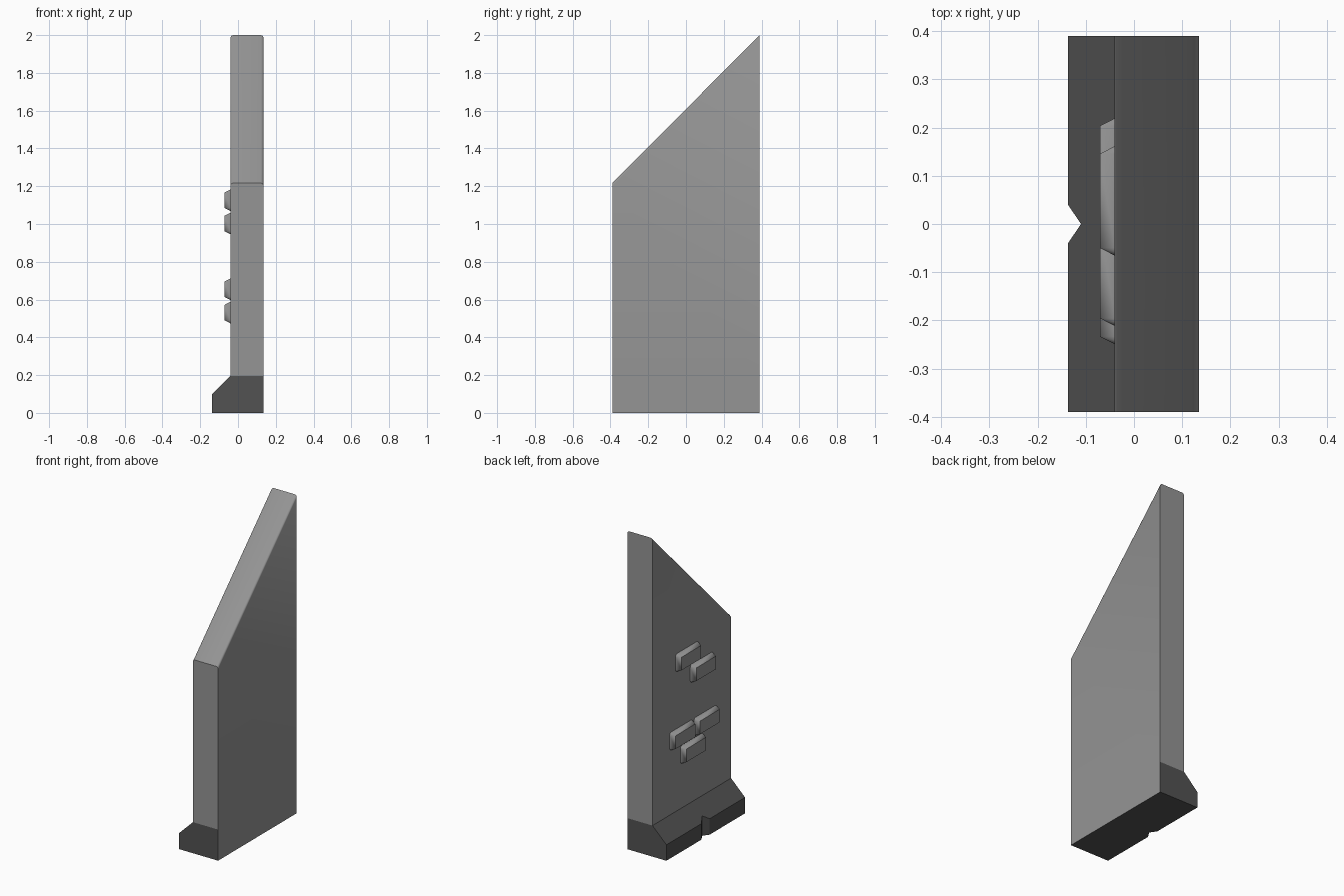
import bpy, bmesh, math
from mathutils import Vector

if "Cube" in bpy.data.objects:
    bpy.data.objects.remove(bpy.data.objects["Cube"])

BACK, FACE, FOOT = 0.135, -0.04, -0.137   # x of flat side, panel face, kick foot
HALF, SEAM = 0.39, 0.195                  # half length in y, top of the foot


def material(name, v):
    m = bpy.data.materials.new(name)
    m.diffuse_color = (v, v, v, 1)
    m.use_nodes = True
    m.node_tree.nodes["Principled BSDF"].inputs["Base Color"].default_value = m.diffuse_color
    return m


light = material("panel_grey", 0.30)
dark = material("base_grey", 0.085)


def finish(bm, name, mats, smooth=None):
    bmesh.ops.recalc_face_normals(bm, faces=bm.faces)
    me = bpy.data.meshes.new(name)
    bm.to_mesh(me)
    bm.free()
    for m in mats:
        me.materials.append(m)
    ob = bpy.data.objects.new(name, me)
    bpy.context.collection.objects.link(ob)
    if smooth:
        bpy.ops.object.select_all(action='DESELECT')
        ob.select_set(True)
        bpy.context.view_layer.objects.active = ob
        bpy.ops.object.shade_smooth_by_angle(angle=math.radians(smooth))
    return ob


def loft(sections):
    """Join open xz sections [(y, points)] with quads and cap both ends."""
    bm = bmesh.new()
    rows = [[bm.verts.new((x, y, z)) for x, z in pts] for y, pts in sections]
    strips = []
    for a, b in zip(rows, rows[1:]):
        strips.append([bm.faces.new((a[i], a[i + 1], b[i + 1], b[i]))
                       for i in range(len(a) - 1)])
    bm.faces.new(rows[0])
    bm.faces.new(rows[-1])
    return bm, strips


# Panel: slanted top with softened long edges
def panel_section(h, r=0.015, n=3):
    arc = [(r * (1 - math.cos(t)), r * (1 - math.sin(t)))
           for t in (math.pi / 2 * i / n for i in range(n + 1))]
    left = [(FACE + dx, h - dz) for dx, dz in arc]
    right = [(BACK - dx, h - dz) for dx, dz in reversed(arc)]
    return [(FACE, SEAM)] + left + right + [(BACK, SEAM)]


bm, _ = loft([(-HALF, panel_section(1.217)), (HALF, panel_section(2.0))])
finish(bm, "wall_panel", [light], 35)


# Base: sloped foot with a V notch in the middle
def base_section(x):
    z = 0.1 + (x - FOOT) * (SEAM - 0.1) / (FACE - FOOT)
    return [(FACE, SEAM), (x, z), (x, 0), (BACK, 0), (BACK, SEAM)]


stations = [(-HALF, FOOT), (-0.04, FOOT), (0, -0.11), (0.04, FOOT), (HALF, FOOT)]
bm, strips = loft([(y, base_section(x)) for y, x in stations])
for strip in strips:
    strip[-1].material_index = 1          # flat side matches the panel
finish(bm, "base_foot", [dark, light])


# Raised bricks: sharp outer face, flared sides with rounded corners at the wall
def brick(name, y, z, half_y=0.0975, half_z=0.041, flare=0.016, depth=0.031, n=3):
    bm = bmesh.new()
    tops, roots = [], []
    for k, (sy, sz) in enumerate([(1, 1), (-1, 1), (-1, -1), (1, -1)]):
        cy, cz = y + sy * half_y, z + sz * half_z
        tops.append(bm.verts.new((FACE - depth, cy, cz)))
        roots.append([bm.verts.new((FACE, cy + flare * math.cos(a), cz + flare * math.sin(a)))
                      for a in (math.pi / 2 * (k + i / n) for i in range(n + 1))])
    bm.faces.new(tops)
    for k in range(4):
        j = (k + 1) % 4
        for i in range(n):
            bm.faces.new((tops[k], roots[k][i], roots[k][i + 1]))
        bm.faces.new((tops[k], roots[k][-1], roots[j][0], tops[j]))
    bm.faces.new([v for r in roots for v in r])
    finish(bm, name, [light], 40)


for i, (y, z) in enumerate([(0.048, 1.126), (-0.098, 1.003), (0.106, 0.655),
                            (-0.136, 0.655), (0.0, 0.531)]):
    brick(f"wall_brick_{i + 1}", y, z)
